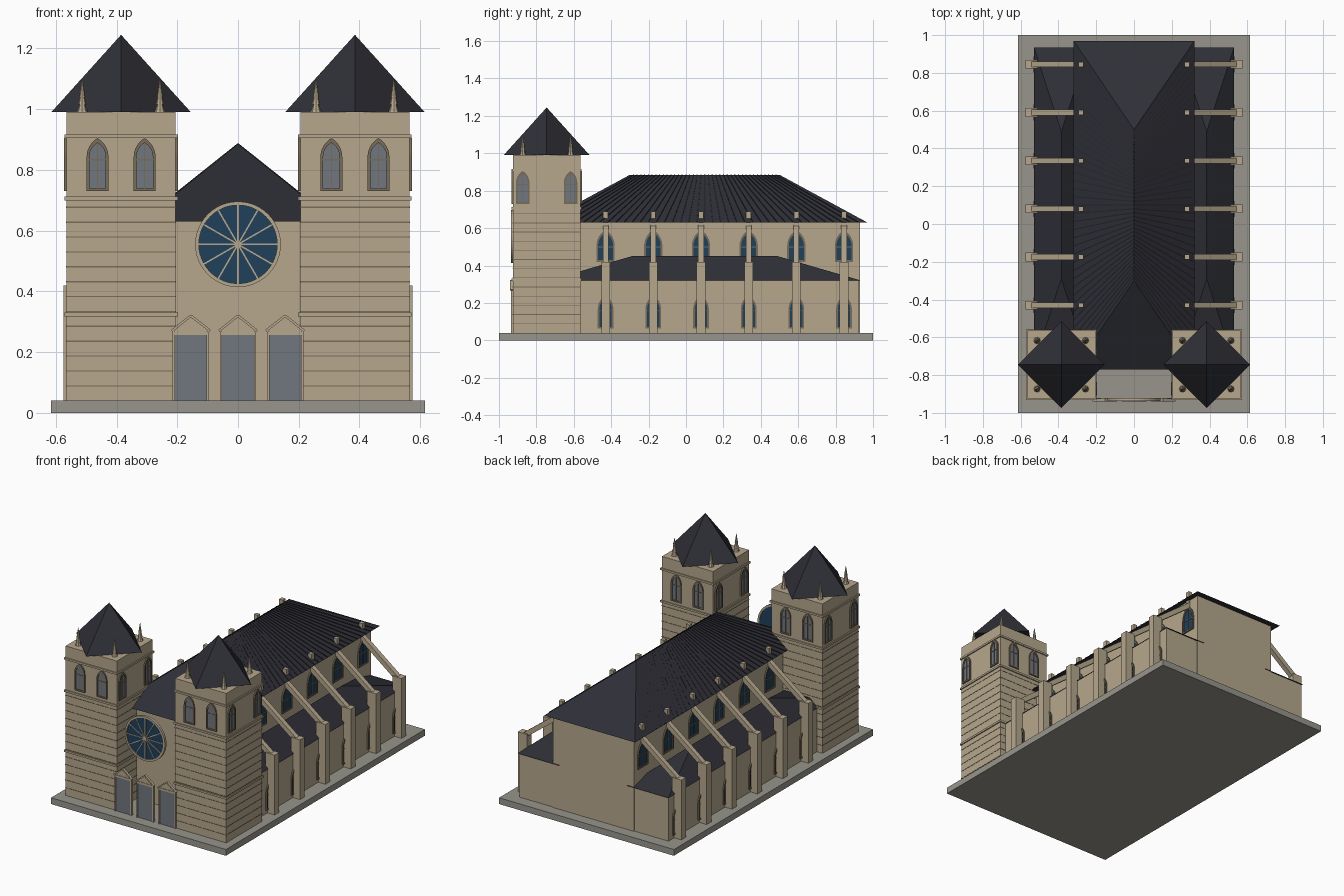
import bpy, bmesh, math
from mathutils import Matrix, Vector

if "Cube" in bpy.data.objects:
    bpy.data.objects.remove(bpy.data.objects["Cube"], do_unlink=True)


def material(name, rgb):
    m = bpy.data.materials.new(name)
    m.use_nodes = True
    m.diffuse_color = (*rgb, 1)
    m.node_tree.nodes["Principled BSDF"].inputs["Base Color"].default_value = (*rgb, 1)
    return m


STONE = material("sandstone", (0.47, 0.39, 0.27))
TRIM = material("dark stone trim", (0.19, 0.15, 0.1))
SLATE = material("dark slate", (0.028, 0.029, 0.038))
RIB = material("slate rib", (0.018, 0.018, 0.024))
PAVING = material("grey paving", (0.31, 0.3, 0.26))
BLUE = material("blue glass", (0.014, 0.05, 0.105))
GREY = material("grey panel", (0.165, 0.185, 0.215))


# Helpers: every part is collected in a bmesh, then finished as an object
def finish(bm, name, mat):
    bmesh.ops.recalc_face_normals(bm, faces=bm.faces)
    me = bpy.data.meshes.new(name)
    bm.to_mesh(me)
    bm.free()
    me.materials.append(mat)
    ob = bpy.data.objects.new(name, me)
    bpy.context.scene.collection.objects.link(ob)
    return ob


def box(bm, x0, x1, y0, y1, z0, z1):
    mid = Vector((x0 + x1, y0 + y1, z0 + z1)) / 2
    bmesh.ops.create_cube(bm, size=1, matrix=Matrix.Translation(mid)
                          @ Matrix.Diagonal((abs(x1 - x0), abs(y1 - y0), z1 - z0, 1)))


def beam(bm, a, b, width, height):
    a, b = Vector(a), Vector(b)
    along = (b - a).normalized()
    side = along.cross(Vector((0, 0, 1))).normalized()
    up = side.cross(along)
    rot = Matrix((along, side, up)).transposed().to_4x4()
    bmesh.ops.create_cube(bm, size=1, matrix=Matrix.Translation((a + b) / 2) @ rot
                          @ Matrix.Diagonal(((b - a).length, width, height, 1)))


def cone(bm, x, y, z0, z1, r0, r1, sides):
    bmesh.ops.create_cone(bm, cap_ends=True, segments=sides, radius1=r0, radius2=r1,
                          depth=z1 - z0, matrix=Matrix.Translation((x, y, (z0 + z1) / 2)))


def prism(bm, pts, y0, y1, place=Matrix()):
    loops = [[bm.verts.new(place @ Vector((x, y, z))) for x, z in pts] for y in (y0, y1)]
    bm.faces.new(loops[0])
    bm.faces.new(loops[1][::-1])
    for i in range(len(pts)):
        j = (i + 1) % len(pts)
        bm.faces.new((loops[0][i], loops[0][j], loops[1][j], loops[1][i]))


def ring(bm, outer, inner, y0, y1, place=Matrix()):
    rows = [[bm.verts.new(place @ Vector((x, y, z))) for x, z in pts]
            for pts, y in ((outer, y0), (inner, y0), (inner, y1), (outer, y1))]
    n = len(outer)
    for k in range(4):
        a, b = rows[k], rows[(k + 1) % 4]
        for i in range(n):
            j = (i + 1) % n
            bm.faces.new((a[i], a[j], b[j], b[i]))


def hip_roof(bm, cx, half_x, cy, half_y, half_ridge, z0, z1):
    e = [bm.verts.new((cx + sx * half_x, cy + sy * half_y, z0))
         for sx, sy in ((-1, -1), (1, -1), (1, 1), (-1, 1))]
    r = [bm.verts.new((cx, cy + s * half_ridge, z1)) for s in (-1, 1)]
    for f in ((e[0], e[1], r[0]), (e[1], e[2], r[1], r[0]), (e[2], e[3], r[1]),
              (e[3], e[0], r[0], r[1]), e[::-1]):
        bm.faces.new(f)


def arch(w, z0, spring, steps=6):
    right = [(-w + 2 * w * math.cos(t), spring + 2 * w * math.sin(t))
             for t in (math.pi / 3 * i / steps for i in range(steps + 1))]
    return [(w, z0)] + right + [(-x, z) for x, z in right[-2::-1]] + [(-w, z0)]


def window(frames, glass, loc, angle, w, height, t=0.009):
    place = Matrix.Translation(loc) @ Matrix.Rotation(angle, 4, "Z")
    spring = height - w * math.sqrt(3)
    inner = arch(w - t, t, spring)
    ring(frames, arch(w, 0, spring), inner, -0.008, 0.004, place)
    prism(glass, inner, -0.003, 0.003, place)
    # mullion and transom
    prism(frames, [(-.002, t), (.002, t), (.002, height - t * 2), (-.002, height - t * 2)],
          -0.006, 0, place)
    zt = spring * 0.9
    prism(frames, [(t - w, zt), (w - t, zt), (w - t, zt + .004), (t - w, zt + .004)],
          -0.006, 0, place)


new = bmesh.new
BAYS = [-0.43 + 0.255 * i for i in range(6)]
TX, TY, TH = 0.385, -0.745, 0.18      # tower centre and half width
NAVE, AISLE = 0.285, 0.525            # outer wall positions

# Plinth
bm = new()
box(bm, -0.615, 0.615, -1, 1, 0, 0.04)
finish(bm, "plinth", PAVING)

# Nave and side aisles
bm = new()
box(bm, -NAVE, NAVE, -0.725, 0.93, 0.04, 0.632)
finish(bm, "nave_walls", STONE)
bm = new()
hip_roof(bm, 0, 0.32, 0.1, 0.87, 0.4, 0.63, 0.885)
finish(bm, "nave_roof", SLATE)
bm = new()
for s in (-1, 1):
    for i in range(1, 40):
        t = i / 20 - 1
        beam(bm, (s * 0.318, 0.1 + 0.865 * t, 0.631), (0, 0.1 + 0.4 * t, 0.884), 0.006, 0.005)
finish(bm, "nave_roof_ribs", RIB)

walls, roofs = new(), new()
for s in (-1, 1):
    box(walls, s * 0.25, s * AISLE, -0.72, 0.925, 0.04, 0.322)
    hip_roof(roofs, s * TX, 0.145, 0.1, 0.835, 0.39, 0.32, 0.45)
finish(walls, "aisle_walls", STONE)
finish(roofs, "aisle_roofs", SLATE)

# Piers, flying buttresses and eave pinnacles, with the bay windows
piers, flyers, caps, frames, glass = new(), new(), new(), new(), new()
for s in (-1, 1):
    for y in BAYS:
        box(piers, s * 0.51, s * 0.575, y - 0.023, y + 0.023, 0.04, 0.42)
        beam(flyers, (s * 0.55, y, 0.395), (s * 0.275, y, 0.605), 0.03, 0.03)
        box(caps, s * 0.267, s * 0.293, y - 0.013, y + 0.013, 0.6, 0.69)
        turn = s * math.pi / 2
        window(frames, glass, (s * NAVE, y, 0.42), turn, 0.049, 0.17)
        window(frames, glass, (s * AISLE, y, 0.062), turn, 0.042, 0.178)
finish(piers, "buttress_piers", STONE)
finish(flyers, "flying_buttresses", STONE)
finish(caps, "eave_pinnacles", STONE)
finish(frames, "bay_window_frames", TRIM)
finish(glass, "bay_window_glass", BLUE)

# Twin towers
shafts, bands, courses, spires, pins = new(), new(), new(), new(), new()
frames, glass = new(), new()


def tower_slab(bm, cx, grow, z0, z1):
    h = TH + grow
    box(bm, cx - h, cx + h, TY - h, TY + h, z0, z1)


for cx in (-TX, TX):
    tower_slab(shafts, cx, 0, 0.04, 0.99)
    for z in (0.318, 0.7, 0.905):
        tower_slab(bands, cx, 0.007, z, z + 0.012)
    for i in range(1, 14):
        z = 0.04 + 0.049 * i
        tower_slab(courses, cx, 0.0015, z - 0.002, z + 0.002)
    cone(spires, cx, TY, 0.99, 1.245, 0.23, 0, 4)
    for sx in (-1, 1):
        for sy in (-1, 1):
            x, y = cx + sx * 0.128, TY + sy * 0.128
            for z0, z1, r in ((0.99, 1.04, 0.018), (1.015, 1.07, 0.014), (1.04, 1.1, 0.01)):
                cone(pins, x, y, z0, z1, r, 0.001, 8)
    # belfry windows on all four faces
    for k in range(4):
        a = k * math.pi / 2
        gap = 0.0775 if k % 2 == 0 else 0.128
        for s in (-1, 1):
            off = Matrix.Rotation(a, 3, "Z") @ Vector((s * gap, -TH, 0))
            window(frames, glass, Vector((cx, TY, 0.73)) + off, a, 0.036, 0.175)
finish(shafts, "tower_shafts", STONE)
finish(bands, "tower_bands", STONE)
finish(courses, "tower_course_lines", TRIM)
finish(spires, "tower_roofs", SLATE)
finish(pins, "tower_pinnacles", STONE)
finish(frames, "belfry_window_frames", TRIM)
finish(glass, "belfry_window_panels", GREY)

# Rose window between the towers
def circle(r, n=48):
    return [(r * math.cos(2 * math.pi * i / n), 0.555 + r * math.sin(2 * math.pi * i / n))
            for i in range(n)]


bm = new()
prism(bm, circle(0.132), -0.93, -0.924)
finish(bm, "rose_glass", BLUE)
bm = new()
ring(bm, circle(0.141), circle(0.129), -0.936, -0.92)
prism(bm, circle(0.014, 12), -0.936, -0.925)
for i in range(12):
    a = math.pi / 6 * i
    spoke = Matrix.Translation((0, 0, 0.555)) @ Matrix.Rotation(a, 4, "Y")
    prism(bm, [(0, -.0025), (0.13, -.0025), (0.13, .0025), (0, .0025)], -0.934, -0.926, spoke)
finish(bm, "rose_tracery", STONE)

# Three gabled portals
doors, surrounds = new(), new()
for cx in (-0.155, 0, 0.155):
    box(doors, cx - 0.053, cx + 0.053, -0.93, -0.922, 0.04, 0.258)
    for s in (-1, 1):
        box(surrounds, cx + s * 0.052, cx + s * 0.06, -0.936, -0.92, 0.04, 0.27)
        beam(surrounds, (cx + s * 0.063, -0.932, 0.27), (cx, -0.932, 0.32), 0.016, 0.008)
    box(surrounds, cx - 0.06, cx + 0.06, -0.934, -0.92, 0.257, 0.27)
    prism(surrounds, [(cx - 0.06, 0.268), (cx + 0.06, 0.268), (cx, 0.318)], -0.931, -0.921)
finish(doors, "portal_doors", GREY)
finish(surrounds, "portal_surrounds", STONE)
